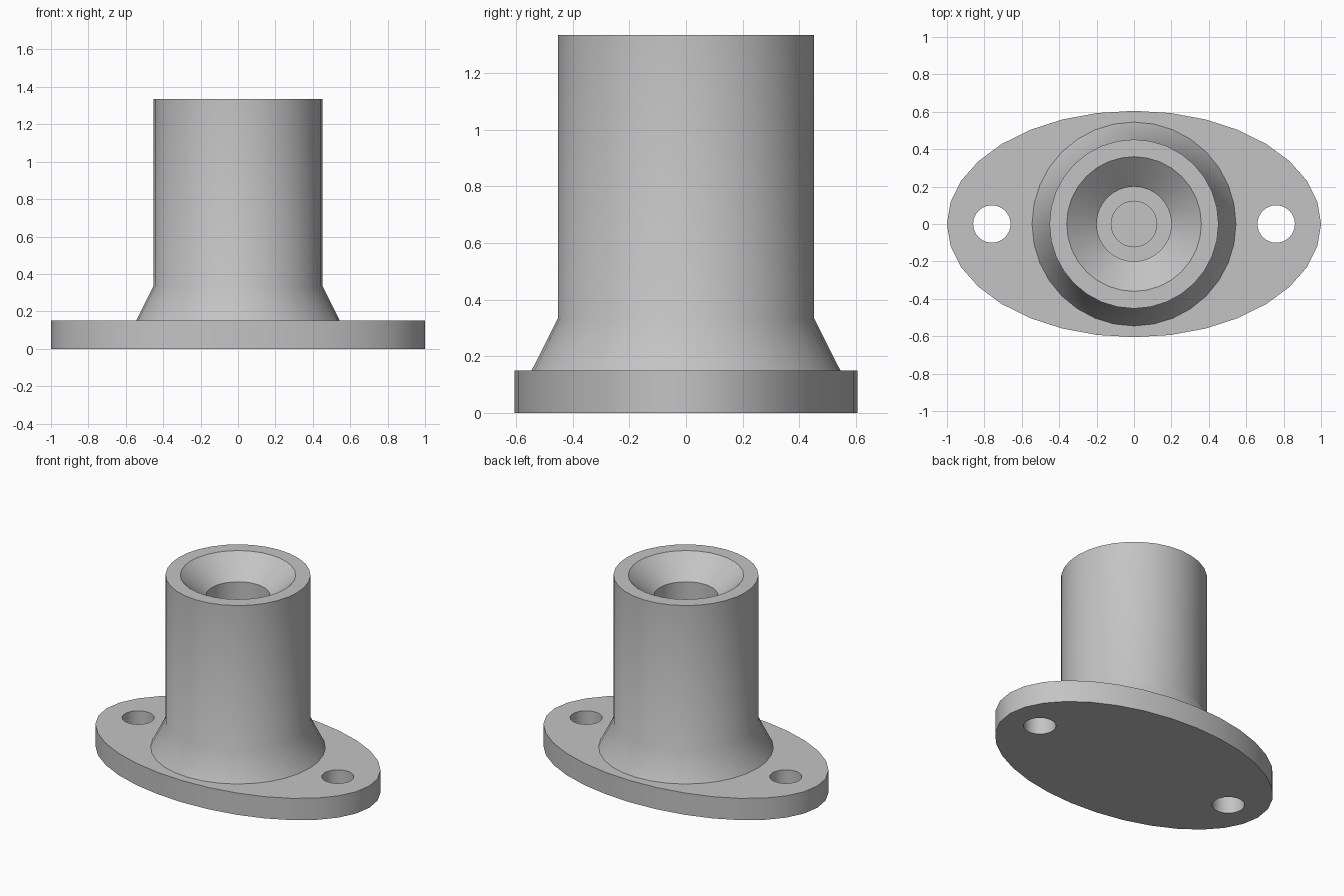
import bpy
import bmesh
from math import cos, sin, tau, radians

cube = bpy.data.objects.get("Cube")
if cube:
    bpy.data.objects.remove(cube, do_unlink=True)

SIDES = 32
FLANGE_TOP = 0.15

grey = bpy.data.materials.new("light grey")
grey.use_nodes = True
colour = (0.55, 0.55, 0.55, 1)
grey.diffuse_color = colour
grey.node_tree.nodes["Principled BSDF"].inputs["Base Color"].default_value = colour


def add_object(name, bm):
    bmesh.ops.recalc_face_normals(bm, faces=bm.faces)
    mesh = bpy.data.meshes.new(name)
    bm.to_mesh(mesh)
    bm.free()
    mesh.materials.append(grey)
    obj = bpy.data.objects.new(name, mesh)
    bpy.context.collection.objects.link(obj)
    return obj


def prism(name, rx, ry, z0, z1, x=0):
    """Upright elliptical prism."""
    bm = bmesh.new()
    ring = [bm.verts.new((x + rx * cos(tau * i / SIDES), ry * sin(tau * i / SIDES), z0))
            for i in range(SIDES)]
    base = bm.faces.new(ring)
    top = bmesh.ops.extrude_face_region(bm, geom=[base], use_keep_orig=True)["geom"]
    bmesh.ops.translate(bm, vec=(0, 0, z1 - z0),
                        verts=[v for v in top if isinstance(v, bmesh.types.BMVert)])
    return add_object(name, bm)


def lathe(name, profile):
    """Spin (radius, z) points about the z axis; the last ring is capped."""
    bm = bmesh.new()
    rings = [[bm.verts.new((r * cos(tau * i / SIDES), r * sin(tau * i / SIDES), z))
              for i in range(SIDES)] for r, z in profile]
    for a, b in zip(rings, rings[1:]):
        for i in range(SIDES):
            j = (i + 1) % SIDES
            bm.faces.new((a[i], a[j], b[j], b[i]))
    bm.faces.new(rings[-1])
    return add_object(name, bm)


def smooth(obj):
    bpy.ops.object.select_all(action="DESELECT")
    obj.select_set(True)
    bpy.context.view_layer.objects.active = obj
    bpy.ops.object.shade_smooth_by_angle(angle=radians(30))


# Oval mounting flange with a bolt hole at each end
flange = prism("mounting_flange", 1.0, 0.605, 0, FLANGE_TOP)
for side in (-1, 1):
    cutter = prism("bolt_hole_cutter", 0.1, 0.1, -0.1, FLANGE_TOP + 0.1, 0.76 * side)
    cutter.hide_render = True
    hole = flange.modifiers.new("bolt_hole", "BOOLEAN")
    hole.operation = "DIFFERENCE"
    hole.solver = "EXACT"
    hole.object = cutter
    bpy.context.view_layer.objects.active = flange
    bpy.ops.object.modifier_apply(modifier=hole.name)
    bpy.data.objects.remove(cutter, do_unlink=True)
smooth(flange)

# Hollow post: flared foot, straight wall, countersunk mouth, stepped blind bore
post = lathe("hollow_post", [
    (0.545, FLANGE_TOP), (0.452, 0.335), (0.452, 1.335),
    (0.36, 1.335), (0.2, 1.195),
    (0.2, 0.45), (0.122, 0.45), (0.122, FLANGE_TOP + 0.02),
])
smooth(post)
